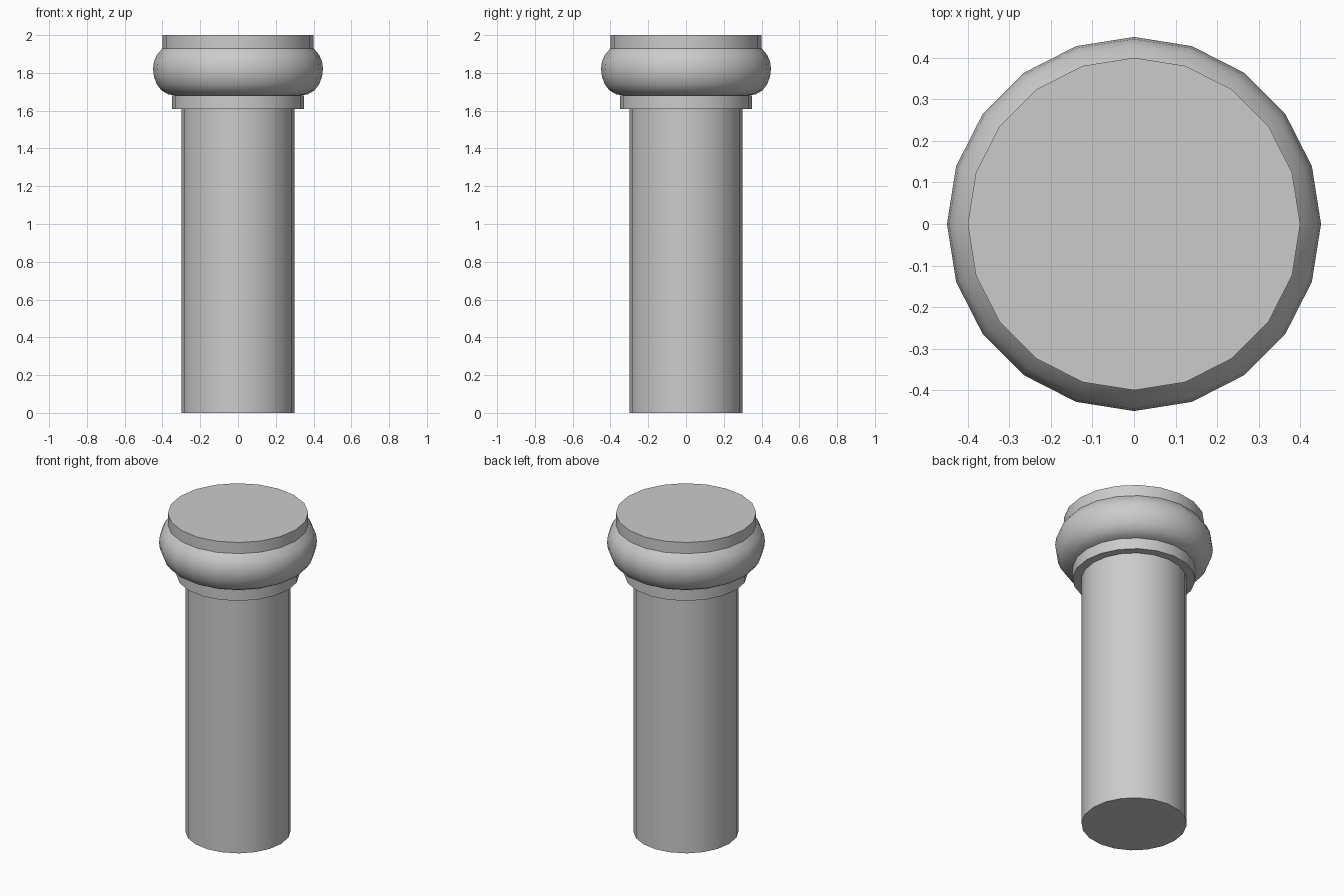
import bpy, bmesh
from math import cos, sin, tau

if "Cube" in bpy.data.objects:
    bpy.data.objects.remove(bpy.data.objects["Cube"])

SIDES = 20


def lathe(name, profile):
    """Revolve (radius, z) points, listed bottom to top, about z; radius 0 closes an end."""
    bm = bmesh.new()
    rings = []
    for r, z in profile:
        n = 1 if r == 0 else SIDES
        rings.append([bm.verts.new((r * cos(tau * i / SIDES), r * sin(tau * i / SIDES), z))
                      for i in range(n)])
    for a, b in zip(rings, rings[1:]):
        if len(a) == 1:
            bm.faces.new(b[::-1])
            bm.verts.remove(a[0])
        elif len(b) == 1:
            bm.faces.new(a)
            bm.verts.remove(b[0])
        else:
            for i in range(SIDES):
                j = (i + 1) % SIDES
                bm.faces.new((a[i], a[j], b[j], b[i]))
    mesh = bpy.data.meshes.new(name)
    bm.to_mesh(mesh)
    bm.free()
    obj = bpy.data.objects.new(name, mesh)
    bpy.context.collection.objects.link(obj)
    bpy.ops.object.select_all(action='DESELECT')
    obj.select_set(True)
    bpy.context.view_layer.objects.active = obj
    bpy.ops.object.shade_smooth_by_angle()
    return obj


# Plain shaft with closed base
lathe("shaft", [(0, 0), (0.30, 0), (0.30, 1.61)])

# Narrow neck ring under the capital
lathe("neck_ring", [(0.30, 1.61), (0.35, 1.61), (0.35, 1.68), (0.33, 1.68)])

# Rounded cushion of the capital
lathe("capital_cushion", [(0.33, 1.68), (0.37, 1.687), (0.405, 1.707), (0.43, 1.74),
                          (0.445, 1.78), (0.45, 1.82), (0.445, 1.86),
                          (0.43, 1.895), (0.40, 1.93)])

# Flat round slab on top
lathe("top_slab", [(0.40, 1.93), (0.40, 2.0), (0, 2.0)])
